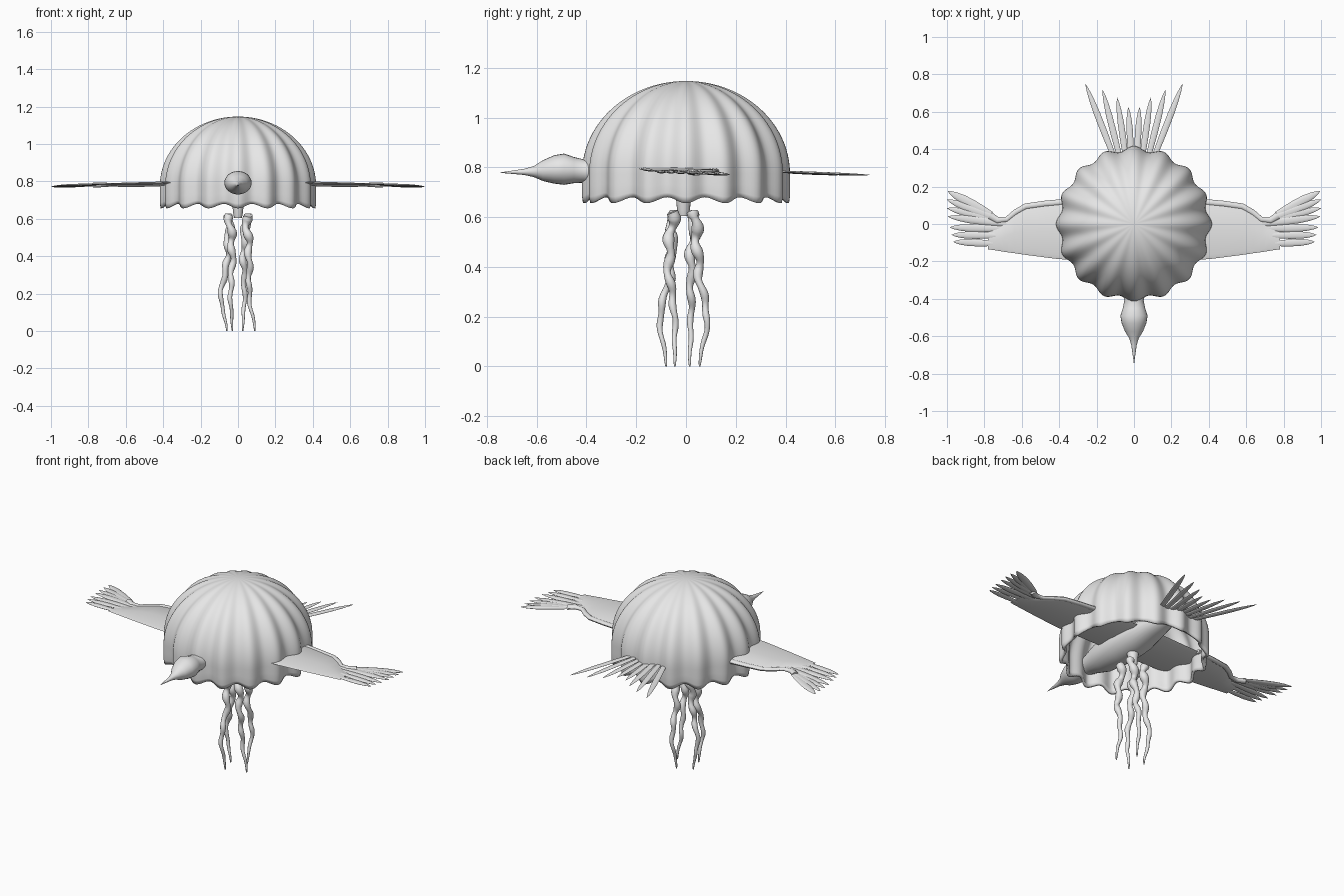
import bpy, bmesh, math
from mathutils import Vector

if "Cube" in bpy.data.objects:
    bpy.data.objects.remove(bpy.data.objects["Cube"])

grey = bpy.data.materials.new("light grey")
grey.diffuse_color = (0.8, 0.8, 0.8, 1)
grey.use_nodes = True
grey.node_tree.nodes["Principled BSDF"].inputs["Base Color"].default_value = grey.diffuse_color


def loft(name, rings, cap=True, angle=40):
    """Skin a list of equally long closed rings into one smooth object."""
    bm = bmesh.new()
    rows = [[bm.verts.new(p) for p in ring] for ring in rings]
    n = len(rows[0])
    for a, b in zip(rows, rows[1:]):
        for i in range(n):
            j = (i + 1) % n
            bm.faces.new((a[i], a[j], b[j], b[i]))
    if cap:
        bm.faces.new(rows[0][::-1])
        bm.faces.new(rows[-1])
    bmesh.ops.remove_doubles(bm, verts=bm.verts, dist=1e-5)
    bmesh.ops.recalc_face_normals(bm, faces=bm.faces)
    me = bpy.data.meshes.new(name)
    bm.to_mesh(me)
    bm.free()
    ob = bpy.data.objects.new(name, me)
    bpy.context.collection.objects.link(ob)
    me.materials.append(grey)
    bpy.ops.object.select_all(action='DESELECT')
    ob.select_set(True)
    bpy.context.view_layer.objects.active = ob
    bpy.ops.object.shade_smooth_by_angle(angle=math.radians(angle))
    return ob


def tube(name, points, radii, flat=1.0, sides=12):
    """Round or flattened tube along a path."""
    pts = [Vector(p) for p in points]
    rings = []
    for k, p in enumerate(pts):
        d = (pts[min(k + 1, len(pts) - 1)] - pts[max(k - 1, 0)]).normalized()
        up = Vector((0, 0, 1)) if abs(d.z) < 0.7 else Vector((0, 1, 0))
        side = d.cross(up).normalized()
        nor = side.cross(d)
        rings.append([p + side * math.cos(t) * radii[k] + nor * math.sin(t) * radii[k] * flat
                      for t in (2 * math.pi * i / sides for i in range(sides))])
    return loft(name, rings)


def interp(table, x):
    for (x0, y0), (x1, y1) in zip(table, table[1:]):
        if x <= x1:
            s = (x - x0) / (x1 - x0)
            s = s * s * (3 - 2 * s)
            return y0 + (y1 - y0) * s
    return table[-1][1]


def feather(name, base, tip, width):
    """Flat pointed blade from base to tip."""
    b, t = Vector(base), Vector(tip)
    steps = [0, 0.15, 0.4, 0.65, 0.82, 0.93, 1]
    shape = [0.6, 0.8, 1, 1, 0.75, 0.42, 0.03]
    tube(name, [b.lerp(t, s) for s in steps], [width / 2 * s for s in shape], 0.3, 10)


# Ribbed hollow bell with a scalloped rim
LOBES, SEG = 16, 192
profile = [(0.40, 0.668), (0.404, 0.69), (0.404, 0.73)]
profile += [(0.404 * math.cos(a), 0.775 + 0.372 * math.sin(a))
            for a in (math.pi / 2 * k / 24 for k in range(24))]
profile.append((0.003, 1.147))
rings = []
for k, (r, z) in enumerate(profile):
    ring = []
    for i in range(SEG):
        t = 2 * math.pi * i / SEG
        wave = math.cos(LOBES * t)
        rr = r * (1 + 0.034 * wave)
        dz = -0.012 * wave * max(0, 1 - k / 3)
        ring.append((rr * math.cos(t), rr * math.sin(t), z + dz))
    rings.append(ring)
bell = loft("bell", rings, cap=False)
bm = bmesh.new()
bm.from_mesh(bell.data)
top = [e for e in bm.edges if e.is_boundary and e.verts[0].co.z > 1.1]
bmesh.ops.holes_fill(bm, edges=top, sides=0)
bmesh.ops.recalc_face_normals(bm, faces=bm.faces)
if max(bm.faces, key=lambda f: f.calc_center_median().z).normal.z < 0:
    bmesh.ops.reverse_faces(bm, faces=bm.faces)
bm.to_mesh(bell.data)
bm.free()
shell = bell.modifiers.new("thickness", 'SOLIDIFY')
shell.thickness = 0.015
shell.offset = -1

# Body, neck, head and beak in one turned form: y, radius
outline = [(-0.745, 0.001), (-0.65, 0.014), (-0.612, 0.025), (-0.575, 0.048), (-0.53, 0.066),
           (-0.49, 0.073), (-0.45, 0.06), (-0.41, 0.052), (-0.36, 0.062), (-0.26, 0.09),
           (-0.1, 0.105), (0.05, 0.1), (0.18, 0.075), (0.28, 0.055), (0.36, 0.02)]
height = [(-0.745, 0.779), (-0.64, 0.782), (-0.5, 0.793), (-0.4, 0.785), (0.0, 0.775), (0.36, 0.782)]
tall = [(-0.745, 0.9), (-0.5, 0.86), (-0.3, 0.95), (0.36, 0.7)]
rings = []
for y, r in outline:
    z, f = interp(height, y), interp(tall, y)
    rings.append([(r * math.cos(t), y, z + f * r * math.sin(t))
                  for t in (2 * math.pi * i / 24 for i in range(24))])
loft("body_and_head", rings, angle=60)


def wing_z(x, y):
    return 0.794 - 0.016 * abs(x) - 0.03 * y


# Wings: x, front edge y, back edge y, thickness
sections = [(0.0, -0.20, 0.13, 0.024), (0.40, -0.188, 0.12, 0.020), (0.58, -0.165, 0.095, 0.015),
            (0.64, -0.156, 0.06, 0.013), (0.69, -0.149, 0.015, 0.011), (0.72, -0.144, -0.015, 0.01),
            (0.78, -0.135, -0.04, 0.007)]
blades = [((0.76, 0.05), (0.995, 0.175), 0.048), ((0.74, 0.03), (1.0, 0.13), 0.042),
          ((0.71, 0.015), (1.0, 0.085), 0.04), ((0.68, 0.0), (0.995, 0.04), 0.042),
          ((0.69, -0.025), (0.985, -0.018), 0.042), ((0.74, -0.062), (0.975, -0.058), 0.038),
          ((0.74, -0.105), (0.965, -0.095), 0.038)]
arm = [(0.36, 0.118), (0.48, 0.108), (0.58, 0.094), (0.635, 0.062), (0.68, 0.025), (0.73, 0.02), (0.77, 0.045)]
for side, label in ((1, "right"), (-1, "left")):
    rings = []
    for x, y0, y1, th in sections:
        ym, half = (y0 + y1) / 2, (y1 - y0) / 2
        ring = []
        for u, v in ((-1, 0), (-0.85, 0.35), (0, 0.5), (0.85, 0.5), (1, 0), (0.85, -0.5), (0, -0.5), (-0.85, -0.35)):
            y = ym + u * half
            ring.append((side * x, y, wing_z(x, y) + v * th))
        rings.append(ring)
    loft(label + "_wing", rings)
    tube(label + "_wing_arm", [(side * x, y, wing_z(x, y)) for x, y in arm],
         [0.017, 0.016, 0.016, 0.015, 0.014, 0.018, 0.02], 0.7)
    for i, (b, t, w) in enumerate(blades):
        lift = 0.002 * (i % 2)
        feather(f"{label}_wing_feather_{i + 1}", (side * b[0], b[1], wing_z(*b) + lift),
                (side * t[0], t[1], wing_z(*t) - 0.002), w)

    # Tail feathers fanning backwards
    for i, (bx, tx, ty) in enumerate(((0.012, 0.03, 0.625), (0.036, 0.09, 0.675),
                                      (0.062, 0.168, 0.718), (0.085, 0.26, 0.75))):
        feather(f"{label}_tail_feather_{i + 1}", (side * bx, 0.30, 0.786), (side * tx, ty, 0.769), 0.034)

# Stalk under the body
tube("stalk", [(0, -0.01, z) for z in (0.72, 0.675, 0.63, 0.605)], [0.036, 0.03, 0.026, 0.02], sides=16)

# Four knobbly tentacles: start, bulge and tip in plan
paths = [((0.045, -0.055), (0.06, -0.07), (0.06, -0.045), (0.09, -0.045)),
         ((-0.045, -0.055), (-0.03, -0.06), (-0.04, -0.105), (-0.03, -0.08)),
         ((-0.045, 0.035), (-0.055, 0.02), (-0.092, 0.02), (-0.06, 0.015)),
         ((0.045, 0.035), (0.03, 0.05), (0.035, 0.085), (0.025, 0.055))]
for n, keys in enumerate(paths):
    cx = list(zip((0, 0.35, 0.7, 1), (k[0] for k in keys)))
    cy = list(zip((0, 0.35, 0.7, 1), (k[1] for k in keys)))
    pts, radii = [], []
    for k in range(57):
        s = k / 56
        sway = 0.010 * (1 - s) ** 0.8
        a = 2 * math.pi * 4.5 * s + n * 1.7
        pts.append((interp(cx, s) + sway * math.cos(a), interp(cy, s) + sway * math.sin(a), 0.62 * (1 - s)))
        knob = 1 + 0.28 * (1 - s) * math.sin(2 * math.pi * 7 * s + n)
        radii.append((0.019 * (1 - s) ** 0.6 + 0.003) * knob)
    radii[0] = radii[1] = 0.024
    tube(f"tentacle_{n + 1}", pts, radii)
